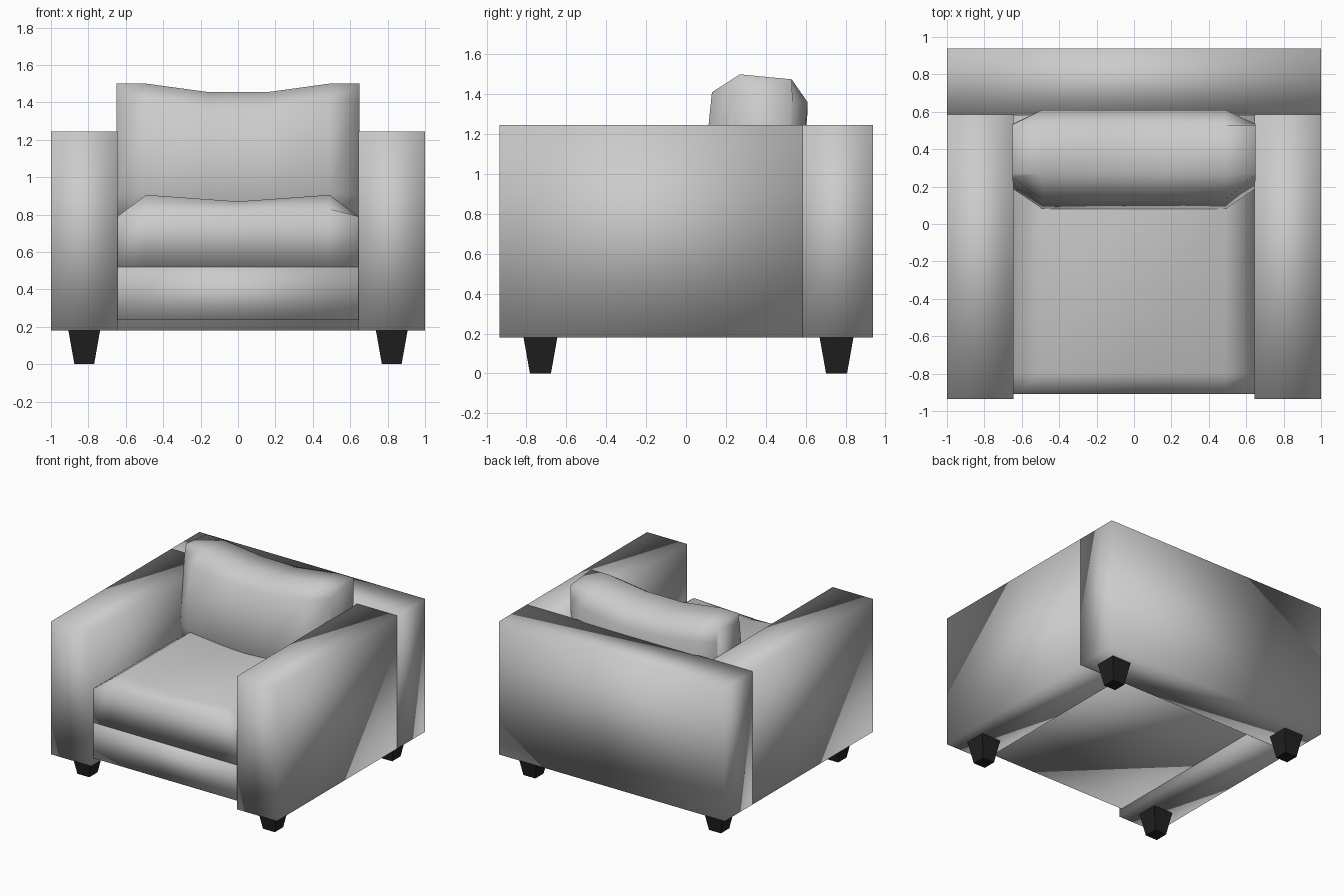
import bpy, bmesh

if "Cube" in bpy.data.objects:
    bpy.data.objects.remove(bpy.data.objects["Cube"])

def make(name, bm, smooth=True, mat=None):
    bmesh.ops.recalc_face_normals(bm, faces=bm.faces)
    me = bpy.data.meshes.new(name)
    bm.to_mesh(me)
    bm.free()
    for p in me.polygons:
        p.use_smooth = smooth
    if mat:
        me.materials.append(mat)
    ob = bpy.data.objects.new(name, me)
    bpy.context.collection.objects.link(ob)
    return ob

def box(name, lo, hi, taper=1.0, smooth=True, mat=None):
    """Box from corner to corner; taper scales the bottom face."""
    bm = bmesh.new()
    bmesh.ops.create_cube(bm, size=1)
    c = [(a + b) / 2 for a, b in zip(lo, hi)]
    for v in bm.verts:
        k = taper if v.co.z < 0 else 1
        v.co = [c[i] + v.co[i] * (hi[i] - lo[i]) * (k if i < 2 else 1) for i in range(3)]
    return make(name, bm, smooth, mat)

def loft(name, rings):
    """Skin closed rings of equal length and cap both ends."""
    bm = bmesh.new()
    vs = [[bm.verts.new(p) for p in r] for r in rings]
    n = len(vs[0])
    for a, b in zip(vs, vs[1:]):
        for i in range(n):
            j = (i + 1) % n
            bm.faces.new((a[i], a[j], b[j], b[i]))
    bm.faces.new(vs[0])
    bm.faces.new(vs[-1])
    return make(name, bm)

# Frame: two arms, back and seat base
for side, s in (("left", -1), ("right", 1)):
    xs = sorted((s * 0.645, s * 1.0))
    box(side + "_arm", (xs[0], -0.935, 0.18), (xs[1], 0.585, 1.245))
box("back", (-1, 0.585, 0.18), (1, 0.938, 1.245))
box("seat_base", (-0.645, -0.91, 0.235), (0.645, 0.585, 0.52))

# Seat cushion: puffed top with a slight dip in the middle
def seat_ring(x, crown):
    edge = 0.79 + crown * 0.35
    return [(x, -0.91, 0.52), (x, -0.91, edge), (x, -0.80, 0.79 + crown),
            (x, 0.10, 0.785 + crown), (x, 0.47, 0.77 + crown),
            (x, 0.58, 0.76), (x, 0.58, 0.52)]

loft("seat_cushion", [seat_ring(x, c) for x, c in
     ((-0.645, 0), (-0.49, 0.115), (0, 0.08), (0.49, 0.115), (0.645, 0))])

# Back cushion: leaning octagonal section, pinched at the ends, sagging centrally
full = [(0.08, 0.92), (0.13, 1.41), (0.27, 1.5), (0.53, 1.475),
        (0.61, 1.36), (0.57, 0.90), (0.50, 0.74), (0.20, 0.74)]
end = [(0.19, 0.90), (0.25, 1.41), (0.27, 1.5), (0.53, 1.475),
       (0.535, 1.36), (0.51, 0.90), (0.50, 0.74), (0.20, 0.74)]
spec = ((0.65, end, 0), (0.49, full, 0), (0.16, full, 0.045))
rings = [[(-x, y, z - d) for y, z in sec] for x, sec, d in spec]
rings += [[(x, y, z - d) for y, z in sec] for x, sec, d in reversed(spec)]
loft("back_cushion", rings)

# Tapered dark legs
dark = bpy.data.materials.new("dark_wood")
dark.diffuse_color = (0.015, 0.015, 0.015, 1)
dark.use_nodes = True
dark.node_tree.nodes["Principled BSDF"].inputs["Base Color"].default_value = dark.diffuse_color
for row, y in (("front", -0.73), ("back", 0.755)):
    for side, x in (("left", -0.822), ("right", 0.822)):
        box(f"{row}_{side}_leg", (x - 0.085, y - 0.085, 0), (x + 0.085, y + 0.085, 0.182),
            0.62, False, dark)
